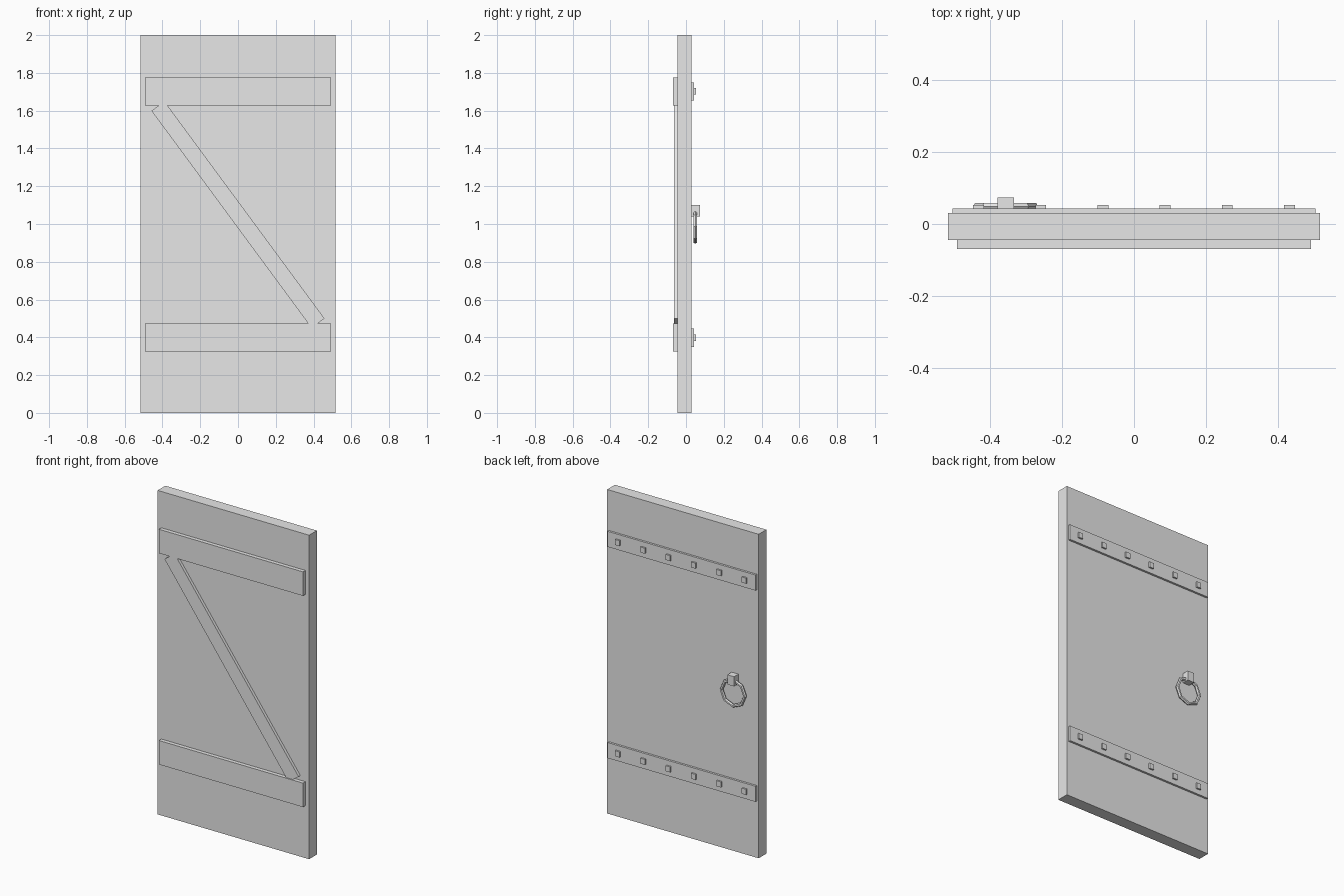
import bpy
import math

default = bpy.data.objects.get("Cube")
if default:
    bpy.data.objects.remove(default, do_unlink=True)

grey = bpy.data.materials.new("plain grey")
grey.use_nodes = True
colour = (0.8, 0.8, 0.8, 1)
grey.diffuse_color = colour
grey.node_tree.nodes["Principled BSDF"].inputs["Base Color"].default_value = colour


def box(name, xs, ys, zs, tilt=0):
    """Box between the given limits, turned about y by tilt."""
    spans = (xs, ys, zs)
    bpy.ops.mesh.primitive_cube_add(size=1, location=[(a + b) / 2 for a, b in spans])
    ob = bpy.context.object
    ob.name = name
    ob.scale = [b - a for a, b in spans]
    ob.rotation_euler.y = tilt
    ob.data.materials.append(grey)
    return ob


BACK = 0.03
FRONT = -0.045

# Door slab
box("door_panel", (-0.517, 0.517), (FRONT, BACK), (0, 2))

# Front battens, back straps and square studs
for level, z in (("lower", 0.398), ("upper", 1.702)):
    box(level + "_batten", (-0.492, 0.492), (-0.069, FRONT), (z - 0.074, z + 0.074))
    box(level + "_strap", (-0.505, 0.505), (BACK, 0.043), (z - 0.048, z + 0.048))
    for i in range(6):
        x = (i - 2.5) * 0.173
        box(f"{level}_stud_{i + 1}", (x - 0.015, x + 0.015), (0.043, 0.053),
            (z - 0.017, z + 0.017))

# Diagonal brace, tucked under the battens
box("diagonal_brace", (-0.714, 0.714), (-0.063, FRONT), (1.007, 1.092),
    math.radians(53.6))

# Ring handle and its mount
box("handle_mount", (-0.379, -0.333), (BACK, 0.073), (1.04, 1.10))
bpy.ops.mesh.primitive_torus_add(
    major_segments=8, minor_segments=6, major_radius=0.08, minor_radius=0.0105,
    location=(-0.357, 0.049, 0.986), rotation=(math.pi / 2, 0, 0))
ring = bpy.context.object
ring.name = "ring_handle"
ring.data.materials.append(grey)
